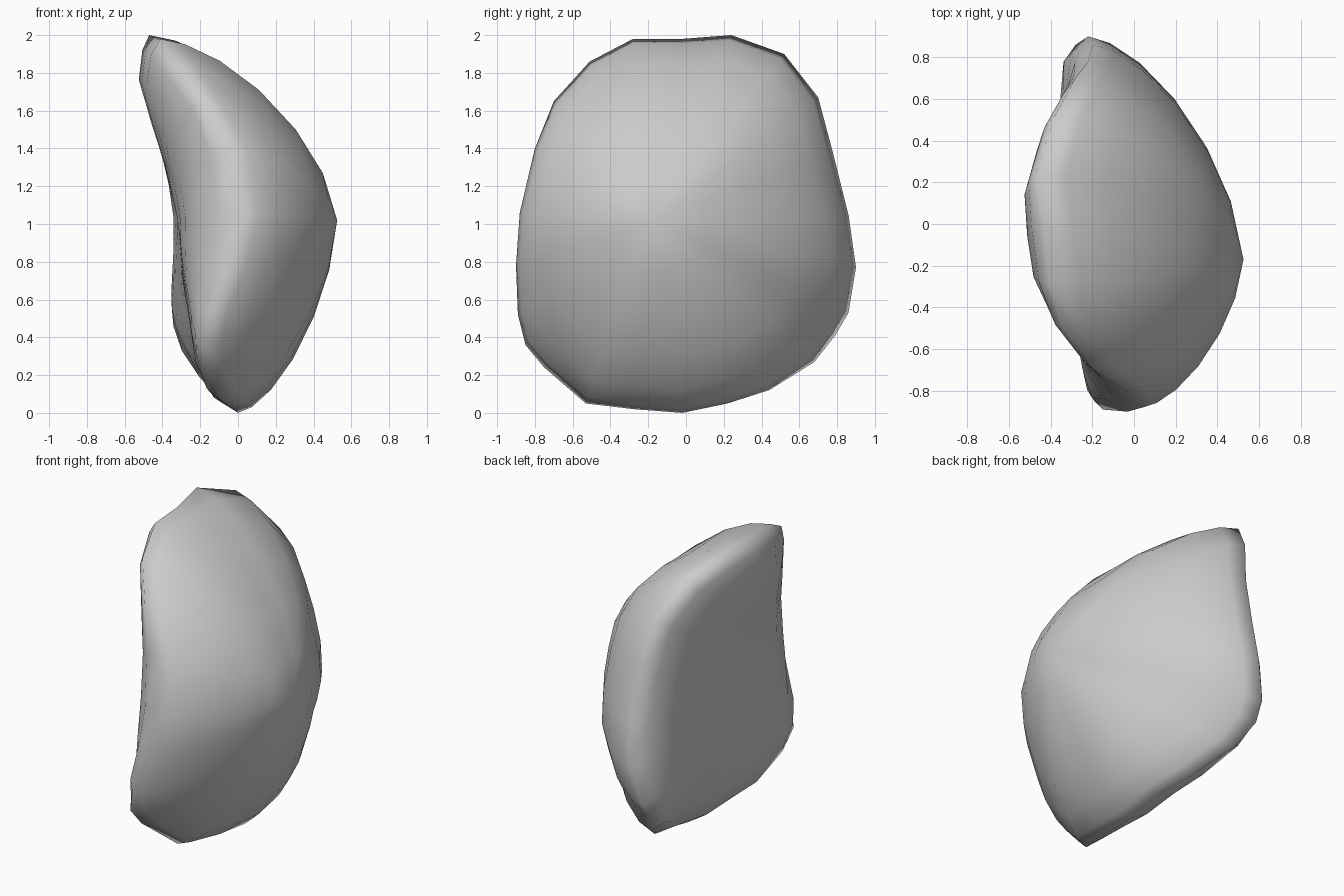
import bpy
import bmesh
from mathutils import Vector

# Remove the default object
default_cube = bpy.data.objects.get("Cube")
if default_cube:
    bpy.data.objects.remove(default_cube, do_unlink=True)

# Stone colour
stone_grey = bpy.data.materials.new("stone_grey")
stone_grey.use_nodes = True
colour = (0.6, 0.6, 0.6, 1.0)
stone_grey.diffuse_color = colour
stone_grey.node_tree.nodes["Principled BSDF"].inputs["Base Color"].default_value = colour

# Rim of the pebble, running once around from the top (x, y, z)
rim = [Vector(point) for point in (
    (-.47, .24, 2), (-.43, -.02, 1.98), (-.41, -.28, 1.98), (-.34, -.51, 1.86),
    (-.19, -.7, 1.65), (-.03, -.8, 1.4), (.04, -.88, 1.06), (-.03, -.9, .78),
    (-.15, -.89, .52), (-.19, -.85, .36), (-.18, -.75, .24), (-.07, -.53, .05),
    (-.02, -.28, .02), (0, -.02, 0), (0, .22, .05), (-.08, .44, .12),
    (-.22, .68, .27), (-.29, .79, .41), (-.28, .86, .53), (-.22, .9, .77),
    (-.2, .86, 1.05), (-.22, .78, 1.37), (-.28, .7, 1.67), (-.38, .52, 1.9))]
centre = Vector((0, -.17, 1.02))
domed_steps = (.26, .5, .72, .88, .97)
hollow_steps = (.28, .53, .76, .92)


def domed_side(edge, step):
    """Point on the bulging side, falling from the apex to the rim."""
    point = centre.lerp(edge, step)
    fall = 1 - (1 - step ** 1.55) ** .64
    point.x = .525 + (edge.x - .525) * fall
    return point


def hollow_side(edge, step):
    """Point on the flatter side: leaning out at the top, dished below."""
    point = centre.lerp(edge, step)
    y, z = point.y, point.z
    low = min(1, max(0, (.9 - z) / .45))
    lean = min(1, max(0, (z - 1) / .8)) ** 1.3
    base = -.32 + .06 * low - .23 * lean * max(0, 1 - 2 * y * y)
    if y < 0:
        base += .11 * y * y * (1 - low)
    else:
        base -= y * (.06 + .13 * low)
    fall = 1 - (1 - step ** 5) ** .65
    point.x = base + (edge.x - base) * fall
    return point


def add_side(bm, rim_verts, shape, steps):
    """Bridge rings from the rim inward and close them with a fan."""
    outer = rim_verts
    count = len(rim)
    for step in reversed(steps):
        inner = [bm.verts.new(shape(edge, step)) for edge in rim]
        for i in range(count):
            j = (i + 1) % count
            bm.faces.new((outer[i], outer[j], inner[j], inner[i]))
        outer = inner
    apex = bm.verts.new(shape(centre, 0))
    for i in range(count):
        bm.faces.new((outer[i], outer[(i + 1) % count], apex))


# Pebble body: both sides share one rim
bm = bmesh.new()
rim_verts = [bm.verts.new(edge) for edge in rim]
add_side(bm, rim_verts, domed_side, domed_steps)
add_side(bm, rim_verts, hollow_side, hollow_steps)
bmesh.ops.recalc_face_normals(bm, faces=bm.faces[:])
for face in bm.faces:
    face.smooth = True
mesh = bpy.data.meshes.new("pebble_body")
bm.to_mesh(mesh)
bm.free()
mesh.materials.append(stone_grey)
pebble = bpy.data.objects.new("pebble_body", mesh)
bpy.context.collection.objects.link(pebble)
